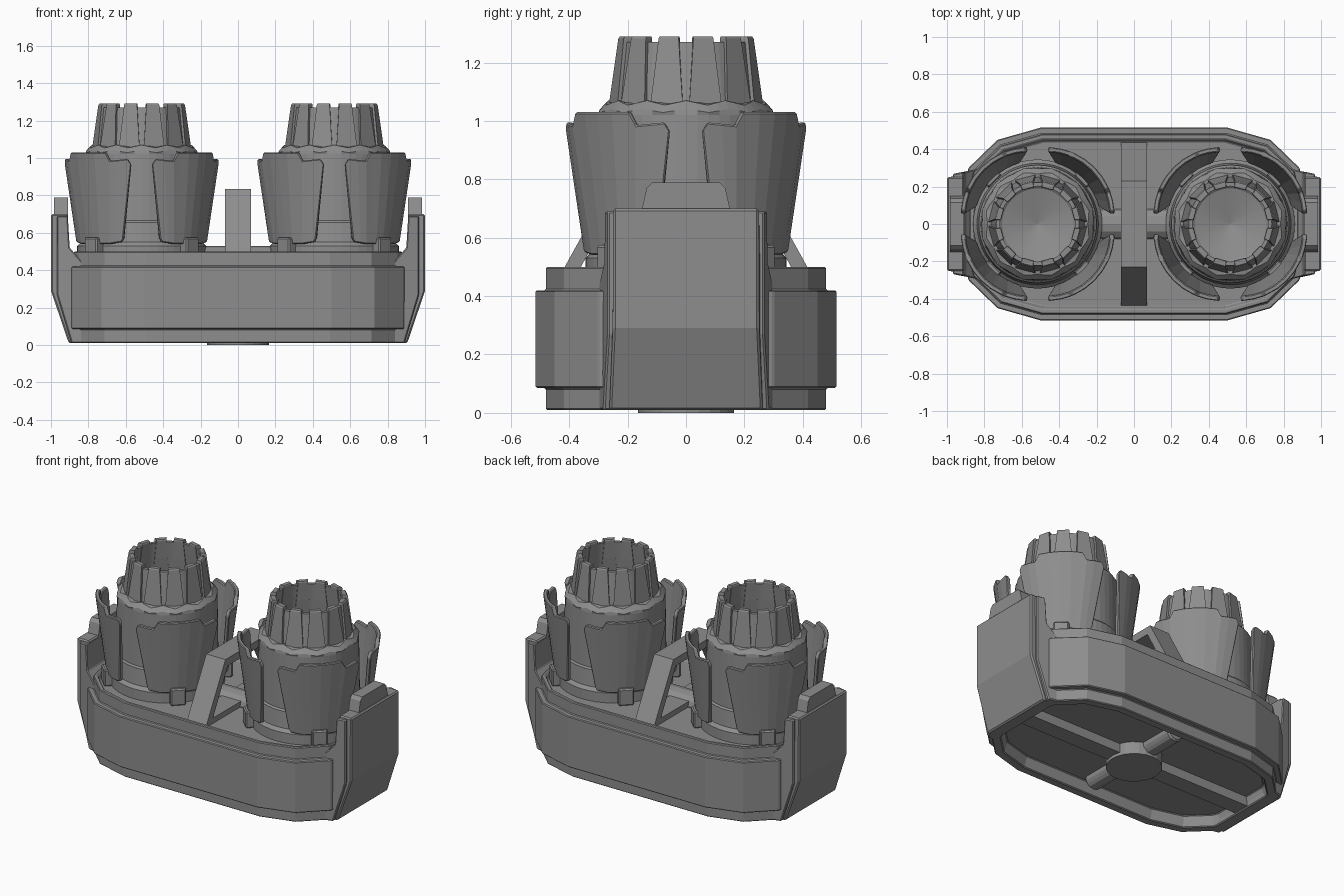
import bpy, bmesh
from math import sin, cos, pi, radians, atan2

if "Cube" in bpy.data.objects:
    bpy.data.objects.remove(bpy.data.objects["Cube"])

TX = 0.515  # tower centre offset
GREY = bpy.data.materials.new("dark_grey")
GREY.diffuse_color = (.27, .27, .27, 1)
GREY.use_nodes = True
GREY.node_tree.nodes["Principled BSDF"].inputs["Base Color"].default_value = GREY.diffuse_color


def make(name, verts, faces, bevel=0.0):
    me = bpy.data.meshes.new(name)
    me.from_pydata(verts, [], faces)
    bm = bmesh.new()
    bm.from_mesh(me)
    bmesh.ops.recalc_face_normals(bm, faces=bm.faces)
    bm.to_mesh(me)
    bm.free()
    me.materials.append(GREY)
    ob = bpy.data.objects.new(name, me)
    bpy.context.collection.objects.link(ob)
    if bevel:
        m = ob.modifiers.new("edge_bevel", 'BEVEL')
        m.width, m.segments, m.limit_method = bevel, 1, 'ANGLE'
    return ob


def loft(name, rings, bevel=0.0, closed=False):
    """Skin a list of equal-length rings; cap the ends or join them."""
    n, k = len(rings[0]), len(rings)
    verts = [p for r in rings for p in r]
    faces = []
    for j in range(k if closed else k - 1):
        a, b = j * n, ((j + 1) % k) * n
        faces += [(a + i, a + (i + 1) % n, b + (i + 1) % n, b + i) for i in range(n)]
    if not closed:
        faces += [tuple(range(n))[::-1], tuple(range((k - 1) * n, k * n))]
    return make(name, verts, faces, bevel)


def lathe(name, cx, profile, seg=48, closed=False):
    """Profile rows are (radius, z, scallop amount)."""
    rings = []
    for r, z, w in profile:
        ring = []
        for i in range(seg):
            a = 2 * pi * i / seg
            k = w * cos(12 * a)
            ring.append((cx + (r - k) * cos(a), (r - k) * sin(a), z + k))
        rings.append(ring)
    return loft(name, rings, closed=closed)


def box(name, c, s, rot=0.0, bevel=0.0):
    rings = []
    for dz in (-.5, .5):
        ring = []
        for dx, dy in ((-.5, -.5), (.5, -.5), (.5, .5), (-.5, .5)):
            x, y = dx * s[0], dy * s[1]
            ring.append((c[0] + x * cos(rot) - y * sin(rot),
                         c[1] + x * sin(rot) + y * cos(rot), c[2] + dz * s[2]))
        rings.append(ring)
    return loft(name, rings, bevel)


# Hull: stacked outlines from the underside recess, over the band, into the tray
def outline(d, z):
    q = [(.91 - .9 * d, .2), (.885 - .8 * d, .30 - .6 * d),
         (.73 - .5 * d, .45 - .9 * d), (.5 - .2 * d, .515 - d)]
    half = q + [(-x, y) for x, y in reversed(q)]
    return [(x, y, z) for x, y in half + [(-x, -y) for x, y in half]]


loft("hull", [outline(d, z) for d, z in (
    (.11, .08), (.09, .01), (.035, .01), (.035, .085), (0, .085), (0, .42),
    (.035, .42), (.035, .50), (.06, .50), (.075, .465))], bevel=.005)

# Underside hub, beam and cross pipe
hub = [[(.165 * cos(2 * pi * i / 24), .165 * sin(2 * pi * i / 24), z) for i in range(24)]
       for z in (0, .09)]
loft("underside_hub", hub)
box("underside_beam", (0, 0, .055), (1.66, .11, .07))
loft("underside_pipe", [[(.06 * cos(2 * pi * i / 12), y, .07 + .055 * sin(2 * pi * i / 12))
                         for i in range(12)] for y in (-.38, .38)], bevel=.01)

# End armour plates with side flanges and top tabs
plate = [(.84, .01), (.905, .01), (1, .29), (1, .70), (.91, .70), (.91, .52), (.84, .45)]
flange = [(.82, .01), (.89, .01), (.968, .27), (.968, .69), (.91, .69), (.90, .52), (.82, .43)]
for s in (-1, 1):
    side = "right" if s > 0 else "left"
    loft(side + "_end_plate",
         [[(s * x, y * (1.05 if z < .1 else 1), z) for x, z in plate]
          for y in (-.25, .25)], bevel=.008)
    loft(side + "_end_flange",
         [[(s * x, t * (.268 + max(0, .95 - x) * .25), z) for x, z in flange]
          for t in (-1, 1)], bevel=.006)
    loft(side + "_end_tab",
         [[(s * x, y, z) for y, z in ((-.155, .68), (-.135, .77), (-.115, .79),
                                      (.115, .79), (.135, .77), (.155, .68))]
          for x in (.91, .985)])

# Central trapezoid frame and the low pipe joining the towers
outer = [(-.435, .465), (-.23, .835), (.23, .835), (.435, .465)]
inner = [(-.36, .50), (-.205, .785), (.205, .785), (.36, .50)]
loft("centre_frame", [[(-.07, *o), (.07, *o), (.07, *i), (-.07, *i)]
                      for o, i in zip(outer, inner)], closed=True)
loft("tower_link", [[(x, .08 * cos(2 * pi * i / 12), .47 + .06 * sin(2 * pi * i / 12))
                     for i in range(12)] for x in (-.25, .25)])


# Leaning curved armour petal, wider at the top with a raised middle
def petal(name, cx, ang):
    cols = [(-1, .965, .575), (-.93, .995, .55), (-.75, .99, .545), (-.57, .985, .54),
            (-.48, 1.03, .54), (-.24, 1.03, .54)]
    cols += [(0, 1.03, .54)] + [(-u, t, b) for u, t, b in reversed(cols)]
    rings = []
    for u, top, bot in cols:
        def pt(r, f):
            a = ang + u * radians(29.5 + 14 * f)
            lean = .065 * f
            return (cx + r * cos(a) + lean * cos(ang), r * sin(a) + lean * sin(ang),
                    bot + (top - bot) * f)
        rings.append([pt(.366, 0), pt(.366, 1), pt(.34, 1), pt(.34, 0)])
    return loft(name, rings, bevel=.005)


for s in (-1, 1):
    cx, side = s * TX, "right" if s > 0 else "left"
    # Tower drum with foot ring and scalloped shoulder
    lathe(side + "_tower_drum", cx, [(.345, .44, 0), (.345, .53, 0), (.325, .55, 0),
          (.315, .655, 0), (.305, .665, 0), (.30, 1.02, 0), (.30, 1.035, .006),
          (.275, 1.062, .008), (.235, 1.065, 0), (.19, 1.03, 0), (.002, .98, 0)])
    # Hollow nozzle shell
    lathe(side + "_nozzle", cx, [(.254, 1.04, 0), (.222, 1.27, 0), (.202, 1.27, 0),
          (.225, 1.04, 0)], closed=True)
    # Nozzle staves
    for i in range(12):
        a0 = radians(15 + 30 * i)
        rings = []
        for ro, ri, z, h in ((.266, .222, 1.045, .06), (.250, .208, 1.16, .048),
                             (.233, .197, 1.283, .036), (.227, .200, 1.29, .034)):
            ring = []
            for r, w in ((ro, -h), (ro, h), (ri, h), (ri, -h)):
                a = a0 + atan2(w, ro)
                ring.append((cx + r * cos(a), r * sin(a), z))
            rings.append(ring)
        loft(side + "_nozzle_stave", rings)
    # Petals and their foot clips on the diagonals
    for i in range(4):
        a = radians(45 + 90 * i)
        petal(side + "_petal", cx, a)
        box(side + "_petal_clip", (cx + .355 * cos(a), .355 * sin(a), .52),
            (.07, .095, .11), a, .008)
